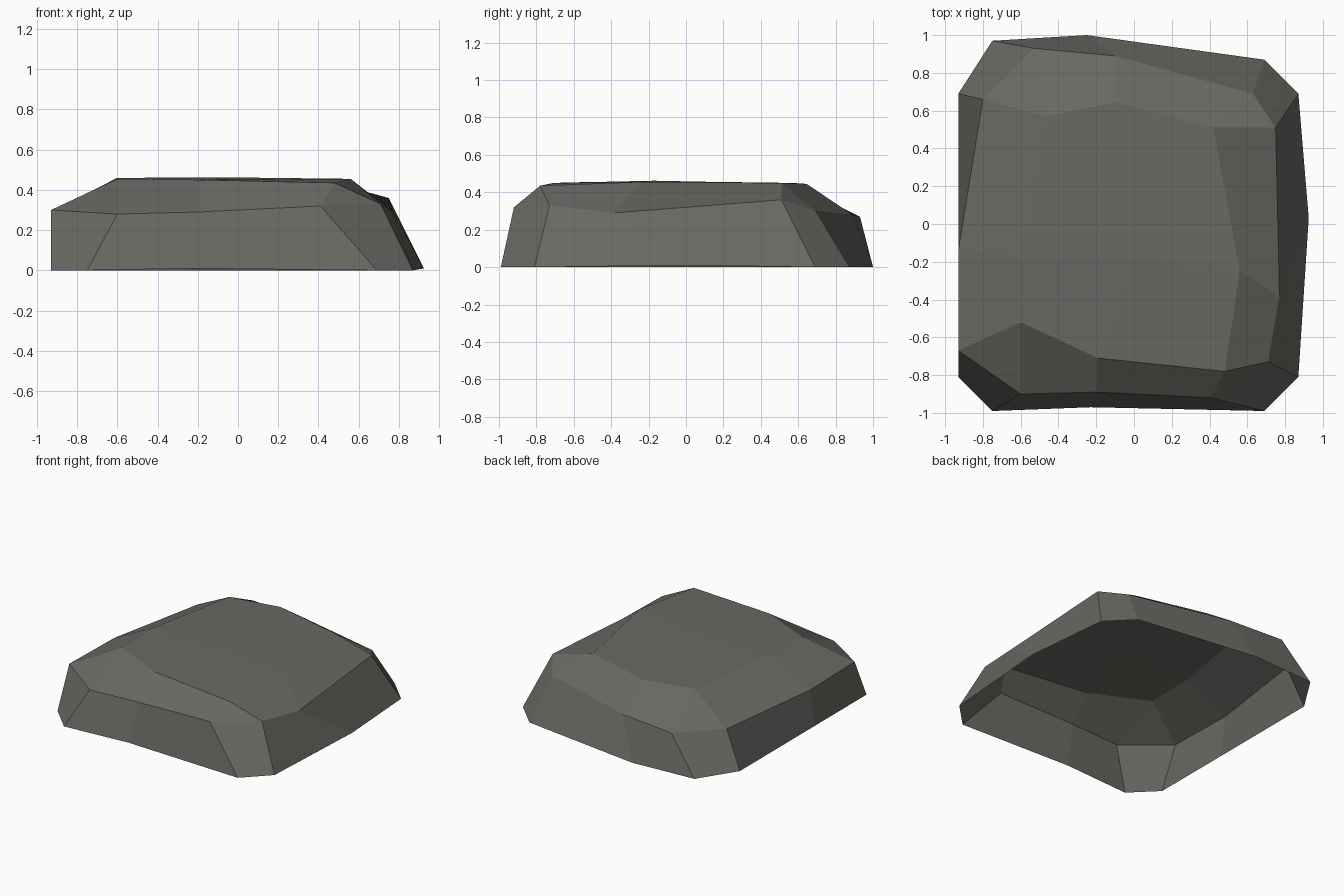
import bpy
import bmesh

default_cube = bpy.data.objects.get("Cube")
if default_cube:
    bpy.data.objects.remove(default_cube, do_unlink=True)


def make_material(name, colour):
    material = bpy.data.materials.new(name)
    material.use_nodes = True
    material.diffuse_color = colour
    material.node_tree.nodes["Principled BSDF"].inputs["Base Color"].default_value = colour
    return material


# Outlines run anticlockwise from the front: each side has a middle point,
# and each corner of the two lower outlines is cut off by a pair of points.
ground_outline = [
    (-.75, -.99, 0), (-.23, -.97, .01), (.69, -.99, 0),
    (.87, -.81, 0), (.925, .03, .01), (.87, .69, 0),
    (.69, .87, 0), (-.25, 1, 0), (-.75, .97, 0),
    (-.93, .69, 0), (-.93, -.2, 0), (-.93, -.81, 0),
]
shoulder_outline = [
    (-.6, -.9, .28), (-.2, -.89, .29), (.41, -.92, .32),
    (.71, -.73, .33), (.77, -.38, .29), (.75, .51, .36),
    (.63, .69, .3), (-.1, .89, .28), (-.53, .93, .27),
    (-.8, .66, .27), (-.93, -.14, .29), (-.93, -.67, .3),
]
# The top outline has one point for each corner and one for each side
top_outline = [
    (-.6, -.52, .455), (-.19, -.71, .45), (.48, -.78, .435), (.56, -.25, .455),
    (.42, .51, .45), (-.1, .645, .445), (-.47, .57, .45), (-.6, -.16, .46),
]
crown_point = (-.02, -.17, .462)


def build_rock():
    bm = bmesh.new()
    ground, shoulder, top = [
        [bm.verts.new(point) for point in outline]
        for outline in (ground_outline, shoulder_outline, top_outline)
    ]
    crown = bm.verts.new(crown_point)
    count = len(ground)

    # Steep sides, left open underneath
    for i in range(count):
        j = (i + 1) % count
        bm.faces.new((ground[i], ground[j], shoulder[j], shoulder[i]))

    # Sloping shoulders: two quads per side and a triangle at each corner
    for side in range(4):
        first, middle, last = shoulder[side * 3:side * 3 + 3]
        following = shoulder[(side * 3 + 3) % count]
        start, centre = top[side * 2], top[side * 2 + 1]
        end = top[(side * 2 + 2) % len(top)]
        bm.faces.new((first, middle, centre, start))
        bm.faces.new((middle, last, end, centre))
        bm.faces.new((last, following, end))

    # Slightly domed top, one quad per corner
    for corner in range(0, len(top), 2):
        bm.faces.new((top[corner - 1], top[corner], top[corner + 1], crown))

    bmesh.ops.recalc_face_normals(bm, faces=bm.faces)
    if sum(face.normal.z for face in bm.faces) < 0:
        bmesh.ops.reverse_faces(bm, faces=bm.faces)
    mesh = bpy.data.meshes.new("flat_rock")
    bm.to_mesh(mesh)
    bm.free()
    return mesh


rock_mesh = build_rock()
rock_mesh.materials.append(make_material("stone_grey", (.14, .14, .125, 1)))
rock = bpy.data.objects.new("flat_rock", rock_mesh)
bpy.context.scene.collection.objects.link(rock)
